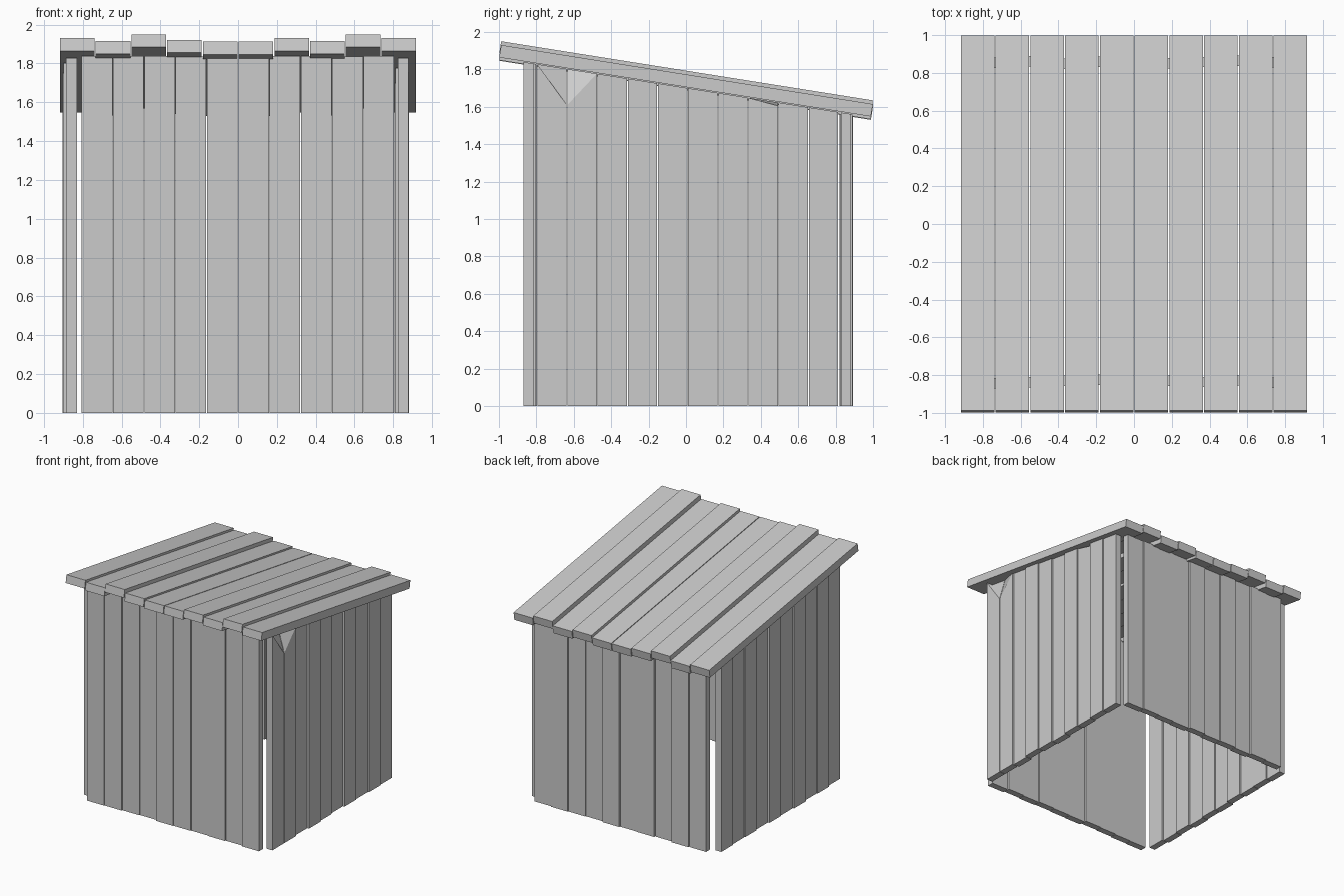
import bpy, bmesh, math
from mathutils import Vector

if "Cube" in bpy.data.objects:
    bpy.data.objects.remove(bpy.data.objects["Cube"])

SLOPE = 0.159          # roof falls towards the back
THICK = 0.055          # wall plank thickness
PITCH = 0.1613         # wall plank spacing
GAP = 0.004


def hexa(name, bottom, top):
    """Plank from four bottom corners and the four corners above them."""
    bm = bmesh.new()
    b = [bm.verts.new(p) for p in bottom]
    t = [bm.verts.new(p) for p in top]
    bm.faces.new(b[::-1])
    bm.faces.new(t)
    for i in range(4):
        j = (i + 1) % 4
        bm.faces.new((b[i], b[j], t[j], t[i]))
    bmesh.ops.recalc_face_normals(bm, faces=bm.faces)
    me = bpy.data.meshes.new(name)
    bm.to_mesh(me)
    bm.free()
    ob = bpy.data.objects.new(name, me)
    bpy.context.collection.objects.link(ob)
    return ob


def wall_top(y):
    return 1.86 - SLOPE * (y + 1)


def wall_plank(name, x0, x1, y0, y1, drops=None):
    pts = [(x0, y0), (x1, y0), (x1, y1), (x0, y1)]
    drops = drops or {}
    hexa(name, [(x, y, 0) for x, y in pts],
         [(x, y, drops.get(i, wall_top(y))) for i, (x, y) in enumerate(pts)])


# front and back walls: each plank set in by a slightly different amount
front_in = [0.0, 0.004, 0.012, 0.018, 0.002, 0.006, 0.012, 0.006, 0.014, 0.002]
back_in = [0.012, 0.004, 0.018, 0.006, 0.01, 0.0, 0.014, 0.008, 0.002, 0.01]
for i in range(10):
    x0 = -0.807 + i * PITCH + GAP / 2
    x1 = x0 + PITCH - GAP
    yf = -0.87 + front_in[i]
    wall_plank(f"front_plank_{i}", x0, x1, yf, yf + THICK)
    yb = 0.893 - back_in[i]
    wall_plank(f"back_plank_{i}", x0, x1, yb - THICK, yb)

# side walls, with the broken top corners on the right side
right_in = [0.004, 0.004, 0.016, 0.0, 0.01, 0.02, 0.006, 0.012, 0.002, 0.008]
left_in = [0.02, 0.006, 0.014, 0.0, 0.01, 0.004, 0.018, 0.008, 0.012, 0.004]
broken = {0: {2: 1.61}, 1: {1: 1.61}, 7: {2: 1.605}}
for i in range(10):
    y0 = -0.797 + i * PITCH + GAP / 2
    y1 = y0 + PITCH - GAP
    xr = 0.882 - right_in[i]
    wall_plank(f"right_plank_{i}", xr - THICK, xr, y0, y1, broken.get(i))
    xl = -0.905 + left_in[i]
    wall_plank(f"left_plank_{i}", xl, xl + THICK, y0, y1)

# sloping roof planks at uneven heights (top height at the front edge)
roof_top = [1.93, 1.915, 1.95, 1.922, 1.912, 1.912, 1.93, 1.915, 1.95, 1.93]
along = Vector((0, 1, -SLOPE)).normalized()
normal = Vector((0, SLOPE, 1)).normalized()
for i, z in enumerate(roof_top):
    x0 = -0.92 + i * 0.184 + 0.003
    x1 = x0 + 0.184 - 0.006
    a = Vector((0, -0.988, z))
    b = a + along * 2.012
    down = -normal * 0.067
    top = [p + Vector((x, 0, 0)) for p, x in ((a, x0), (a, x1), (b, x1), (b, x0))]
    hexa(f"roof_plank_{i}", [p + down for p in top], top)
